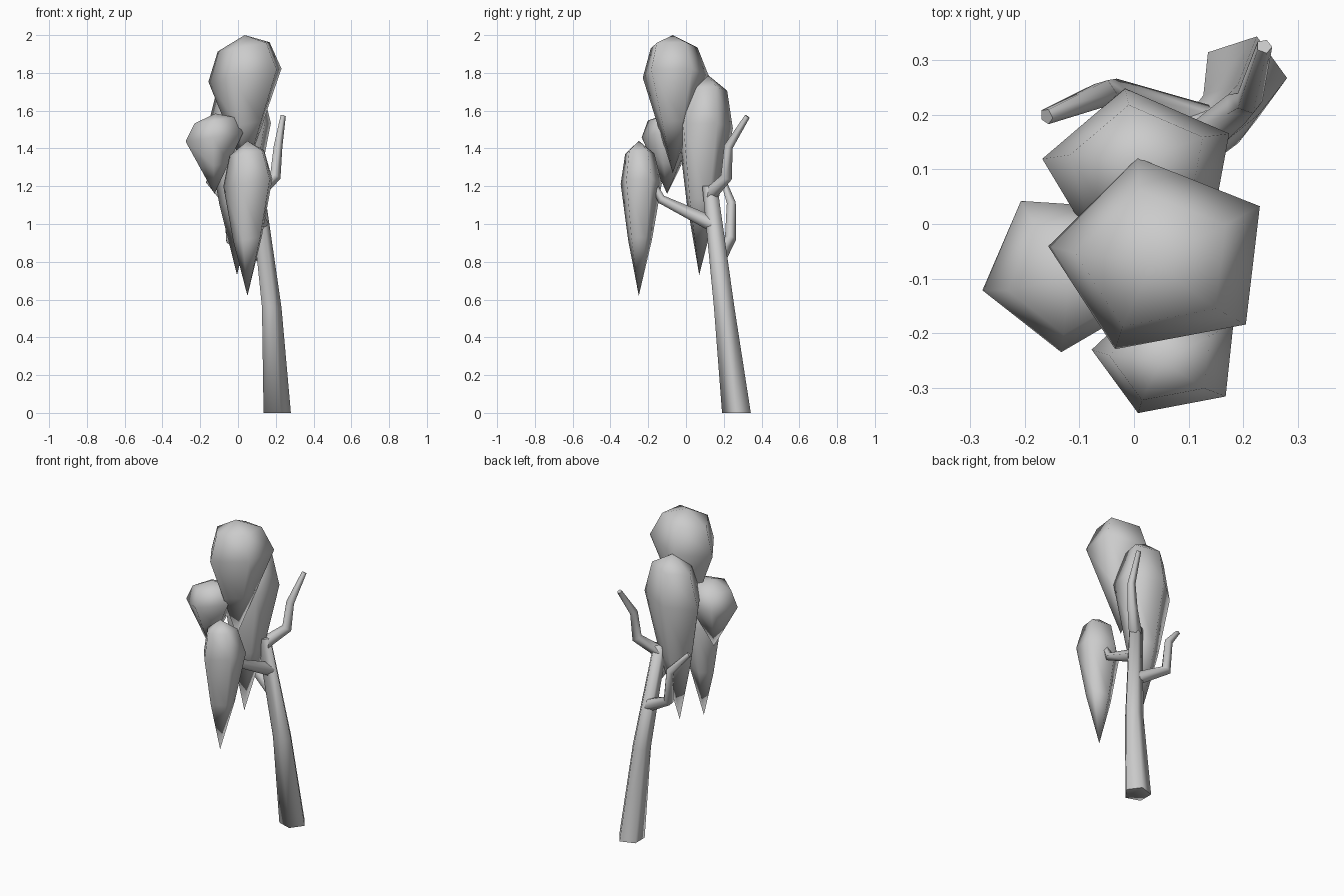
import bpy, bmesh
from math import sin, cos, radians, tau
from mathutils import Vector

if "Cube" in bpy.data.objects:
    bpy.data.objects.remove(bpy.data.objects["Cube"])

SIDES = 5


def loft(name, rings, start=None, end=None):
    """Skin a stack of rings, closed by a point or by a flat cap at each end."""
    bm = bmesh.new()
    loops = [[bm.verts.new(p) for p in ring] for ring in rings]
    for a, b in zip(loops, loops[1:]):
        for i in range(SIDES):
            j = (i + 1) % SIDES
            bm.faces.new((a[i], a[j], b[j], b[i]))
    for loop, tip in ((loops[0], start), (loops[-1], end)):
        if tip is None:
            bm.faces.new(loop)
        else:
            v = bm.verts.new(tip)
            for i in range(SIDES):
                bm.faces.new((loop[i], loop[(i + 1) % SIDES], v))
    bmesh.ops.recalc_face_normals(bm, faces=bm.faces)
    mesh = bpy.data.meshes.new(name)
    bm.to_mesh(mesh)
    bm.free()
    obj = bpy.data.objects.new(name, mesh)
    bpy.context.collection.objects.link(obj)
    bpy.context.view_layer.objects.active = obj
    obj.select_set(True)
    bpy.ops.object.shade_smooth_by_angle(angle=radians(85))
    obj.select_set(False)


def limb(name, path, level=False):
    """Tapering five-sided tube through (x, y, z, radius) points."""
    pts = [Vector(p[:3]) for p in path]
    rings = []
    for k, p in enumerate(pts):
        d = (pts[min(k + 1, len(pts) - 1)] - pts[max(k - 1, 0)]).normalized()
        if level:
            d = Vector((0, 0, 1))
        u = (Vector((1, 0, 0)) - d * d.x).normalized()
        v = d.cross(u)
        rings.append([p + path[k][3] * (u * cos(tau * i / SIDES) + v * sin(tau * i / SIDES))
                      for i in range(SIDES)])
    loft(name, rings)


def foliage(name, centre, rx, ry, top, tip, turn, slope, fullness):
    """Teardrop clump: short dome above its widest ring, long point below."""
    cx, cy, cz = centre
    rings = []
    # each ring: width factor, end it leans towards, fraction of the way there
    for s, end, f in ((0.71, top, 0.71), (1, top, 0), (fullness, tip, 0.5)):
        ox, oy, oz = Vector(centre).lerp(Vector(end), f)
        ring = []
        for i in range(SIDES):
            a = radians(turn) + tau * i / SIDES
            dx, dy = s * rx * cos(a), s * ry * sin(a)
            ring.append((ox + dx, oy + dy, oz + slope * dx))
        rings.append(ring)
    loft(name, rings, top, tip)


# Leaning trunk
limb("trunk", [(0.200, 0.267, 0, 0.08), (0.173, 0.202, 0.56, 0.057),
               (0.095, 0.126, 1.2, 0.042)], level=True)

# Branches
limb("right_branch", [(0.10, 0.13, 1.16, 0.04), (0.195, 0.215, 1.25, 0.032),
                      (0.21, 0.225, 1.41, 0.025), (0.238, 0.325, 1.57, 0.015)])
limb("back_branch", [(0.13, 0.18, 0.83, 0.04), (-0.04, 0.235, 0.92, 0.032),
                     (-0.055, 0.24, 1.11, 0.025), (-0.16, 0.197, 1.23, 0.015)])
limb("front_branch", [(0.12, 0.14, 1.0, 0.042), (0.075, -0.13, 1.13, 0.025),
                      (0.06, -0.21, 1.28, 0.015)])

# Foliage clumps
foliage("top_foliage", (0.05, -0.06, 1.79), 0.208, 0.185,
        (0.035, -0.07, 2.0), (0.04, -0.07, 1.27), 30, 0.18, 0.5)
foliage("back_foliage", (0.012, 0.095, 1.51), 0.182, 0.155,
        (0.01, 0.115, 1.79), (-0.005, 0.07, 0.73), 27, 0.15, 0.57)
foliage("left_foliage", (-0.122, -0.085, 1.46), 0.16, 0.15,
        (-0.12, -0.1, 1.585), (-0.125, -0.1, 1.16), 50, 0.15, 0.5)
foliage("front_foliage", (0.062, -0.24, 1.22), 0.14, 0.115,
        (0.05, -0.25, 1.44), (0.05, -0.25, 0.62), 31, 0.15, 0.58)
